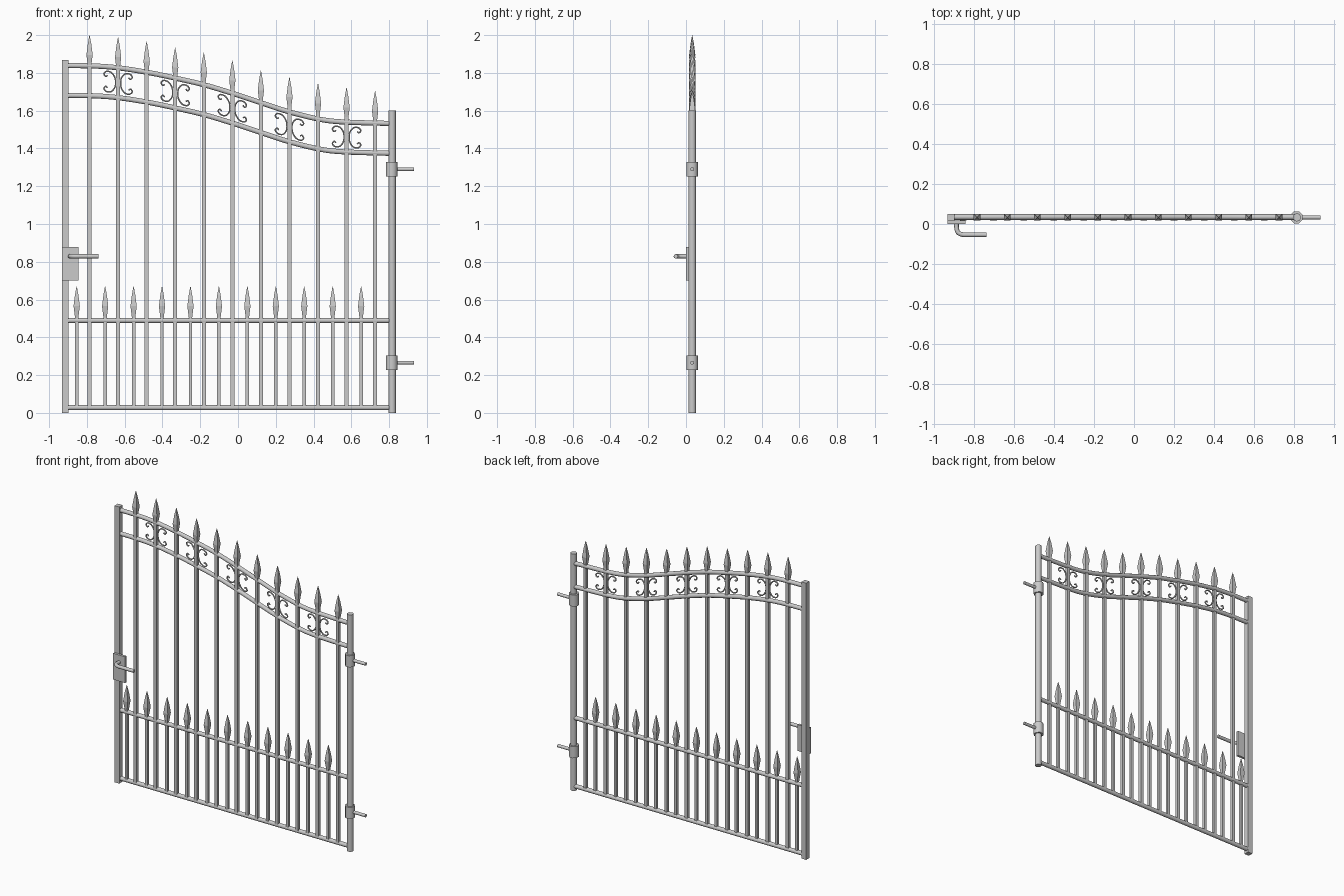
import bpy, bmesh, math
from mathutils import Vector

if "Cube" in bpy.data.objects:
    bpy.data.objects.remove(bpy.data.objects["Cube"])

Y = 0.033       # depth of posts and pickets
RAIL_Y = 0.035  # depth of the rails


def finish(obj, smooth):
    if smooth:
        bpy.ops.object.select_all(action='DESELECT')
        obj.select_set(True)
        bpy.context.view_layer.objects.active = obj
        bpy.ops.object.shade_smooth_by_angle(angle=math.radians(50))
    return obj


def lathe(name, x, y, profile, sides, smooth=False, turn=0.0):
    """Stack of rings (radius, z) around a vertical axis, capped at both ends."""
    bm = bmesh.new()
    rings = []
    for r, z in profile:
        rings.append([bm.verts.new((x + r * math.cos(turn + i * math.tau / sides),
                                    y + r * math.sin(turn + i * math.tau / sides), z))
                      for i in range(sides)])
    for a, b in zip(rings, rings[1:]):
        for i in range(sides):
            j = (i + 1) % sides
            bm.faces.new((a[i], a[j], b[j], b[i]))
    bm.faces.new(rings[0][::-1])
    bm.faces.new(rings[-1])
    me = bpy.data.meshes.new(name)
    bm.to_mesh(me)
    bm.free()
    obj = bpy.data.objects.new(name, me)
    bpy.context.collection.objects.link(obj)
    return finish(obj, smooth)


def box(name, lo, hi):
    lo, hi = Vector(lo), Vector(hi)
    bpy.ops.mesh.primitive_cube_add(size=1, location=(lo + hi) / 2)
    obj = bpy.context.object
    obj.name = name
    obj.scale = hi - lo
    return obj


def spline(pts, steps=6):
    """Smooth curve passing through the given points."""
    p = [Vector(q) for q in pts]
    p = [2 * p[0] - p[1]] + p + [2 * p[-1] - p[-2]]
    out = []
    for a, b, c, d in zip(p, p[1:], p[2:], p[3:]):
        for s in range(steps):
            t = s / steps
            out.append(0.5 * (2 * b + (c - a) * t + (2 * a - 5 * b + 4 * c - d) * t * t
                              + (3 * b - a - 3 * c + d) * t ** 3))
    return out + [p[-2]]


def tube(name, pts, radius, res=3):
    cu = bpy.data.curves.new(name, 'CURVE')
    cu.dimensions = '3D'
    cu.bevel_depth = radius
    cu.bevel_resolution = res
    cu.use_fill_caps = True
    s = cu.splines.new('POLY')
    s.points.add(len(pts) - 1)
    for q, v in zip(s.points, pts):
        q.co = (*v, 1)
    obj = bpy.data.objects.new(name, cu)
    bpy.context.collection.objects.link(obj)
    bpy.ops.object.select_all(action='DESELECT')
    obj.select_set(True)
    bpy.context.view_layer.objects.active = obj
    bpy.ops.object.convert(target='MESH')
    return finish(bpy.context.object, True)


def picket(name, x, tip, half_width):
    """Square bar with a four-sided spear head."""
    k = math.sqrt(2)
    w = half_width * k
    lathe(name + "_bar", x, Y, [(w, 0.03), (w, tip - 0.155)], 4, turn=math.pi / 4)
    lathe(name + "_spear", x, Y,
          [(0.009 * k, tip - 0.165), (0.0165 * k, tip - 0.105),
           (0.009 * k, tip - 0.045), (0.001, tip)], 4, turn=math.pi / 4)


# Posts
box("latch_post", (-0.933, Y - 0.0175, 0), (-0.898, Y + 0.0175, 1.868))
lathe("hinge_post", 0.816, Y, [(0.02, 0), (0.02, 1.6)], 16, True)

# Straight rails
for name, z in (("bottom_rail", 0.028), ("middle_rail", 0.489)):
    tube(name, [(-0.91, RAIL_Y, z), (0.81, RAIL_Y, z)], 0.0142)

# Curved top rails
arch = spline([(x, RAIL_Y, z) for x, z in (
    (-0.91, 1.839), (-0.75, 1.836), (-0.62, 1.825), (-0.47, 1.801), (-0.335, 1.773),
    (-0.18, 1.737), (-0.03, 1.692), (0.125, 1.641), (0.27, 1.594), (0.43, 1.555),
    (0.56, 1.540), (0.81, 1.532))])
DROP = 0.158
tube("upper_arch_rail", arch, 0.0142)
tube("lower_arch_rail", [v - Vector((0, 0, DROP)) for v in arch], 0.0142)


def arch_z(x):
    for a, b in zip(arch, arch[1:]):
        if a.x <= x <= b.x:
            return a.z + (b.z - a.z) * (x - a.x) / (b.x - a.x)


# Tall and short pickets
tips = (2.0, 1.988, 1.966, 1.934, 1.908, 1.866, 1.812, 1.777, 1.744, 1.722, 1.703)
for i, tip in enumerate(tips):
    picket(f"tall_picket_{i}", -0.786 + 0.1512 * i, tip, 0.0105)
    picket(f"short_picket_{i}", -0.854 + 0.1506 * i, 0.67, 0.009)

# Paired scrolls on every second tall picket, sheared along the arch
half = [(0.013, 0), (0.018, 0.028), (0.037, 0.051), (0.062, 0.053),
        (0.075, 0.039), (0.066, 0.026), (0.056, 0.033)]
shape = [(x, -z) for x, z in half[:0:-1]] + half
for i in range(1, 11, 2):
    cx = -0.786 + 0.1512 * i
    cz = arch_z(cx) - DROP / 2
    slope = (arch_z(cx + 0.06) - arch_z(cx - 0.06)) / 0.12
    for side, s in (("left", -1), ("right", 1)):
        pts = spline([(cx + s * x, Y, cz + z + slope * s * x) for x, z in shape], 4)
        tube(f"scroll_{side}_{i}", pts, 0.0045, 1)

# Hinges: collar around the post with a pin
for name, z in (("upper_hinge", 1.29), ("lower_hinge", 0.266)):
    lathe(name + "_collar", 0.814, Y, [(0.0325, z - 0.039), (0.0325, z + 0.039)], 8,
          True, turn=math.pi / 8)
    tube(name + "_pin", [(0.82, Y, z), (0.933, Y, z)], 0.0105)

# Lock plate and bent lever handle
box("lock_plate", (-0.933, 0.0, 0.70), (-0.844, Y - 0.0165, 0.877))
tube("lever_handle", spline([(-0.889, 0.004, 0.829), (-0.888, -0.022, 0.829),
                             (-0.881, -0.042, 0.829), (-0.860, -0.053, 0.829),
                             (-0.83, -0.054, 0.829), (-0.738, -0.054, 0.829)]), 0.0115)
